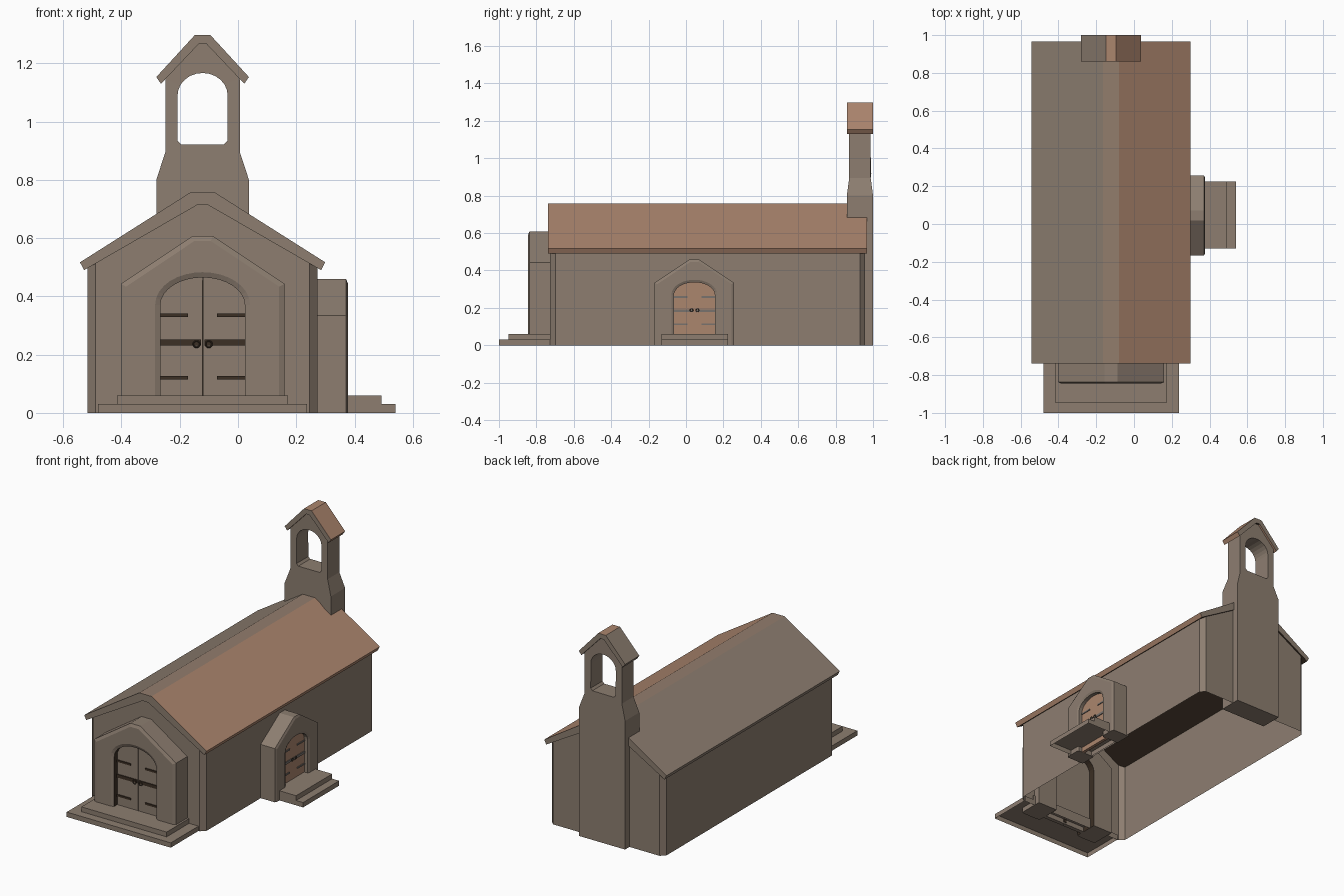
import bpy, bmesh, math
from mathutils import Matrix, Vector

if "Cube" in bpy.data.objects:
    bpy.data.objects.remove(bpy.data.objects["Cube"])

CX = -0.1215  # centre line of the chapel


def material(name, rgb):
    m = bpy.data.materials.new(name)
    m.diffuse_color = (*rgb, 1)
    m.use_nodes = True
    m.node_tree.nodes["Principled BSDF"].inputs["Base Color"].default_value = m.diffuse_color
    return m


STONE = material("stone", (0.266, 0.208, 0.163))
CLAY = material("clay_brown", (0.41, 0.236, 0.155))
RIDGE = material("ridge_brown", (0.29, 0.205, 0.152))
IRON = material("dark_iron", (0.045, 0.029, 0.018))
GREY = material("grey_metal", (0.19, 0.17, 0.155))


def place(x=0, y=0, z=0, turn=0, s=1):
    return Matrix.Translation((x, y, z)) @ Matrix.Rotation(turn, 4, 'Z') @ Matrix.Scale(s, 4)


def finish(name, bm, mats, M, rule=None, open_bottom=False):
    bmesh.ops.recalc_face_normals(bm, faces=bm.faces)
    bm.normal_update()
    if rule:
        for f in bm.faces:
            f.material_index = rule(f)
    if open_bottom:
        low = [f for f in bm.faces if all(abs(v.co.z) < 1e-5 for v in f.verts)]
        bmesh.ops.delete(bm, geom=low, context='FACES')
    me = bpy.data.meshes.new(name)
    bm.to_mesh(me)
    bm.free()
    me.transform(M)
    for m in mats:
        me.materials.append(m)
    ob = bpy.data.objects.new(name, me)
    bpy.context.collection.objects.link(ob)
    return ob


def prism(name, pts, y0, y1, mats, M, front=0, corner=0, rule=None, open_bottom=False, edit=None):
    """Extrude an x-z outline from y0 to y1, with optional chamfers."""
    bm = bmesh.new()
    f = bm.faces.new([bm.verts.new((x, y0, z)) for x, z in pts])
    ext = bmesh.ops.extrude_face_region(bm, geom=[f], use_keep_orig=True)
    for v in [g for g in ext["geom"] if isinstance(g, bmesh.types.BMVert)]:
        v.co.y = y1
    bmesh.ops.recalc_face_normals(bm, faces=bm.faces)
    edges, width = [], front or corner
    for e in bm.edges:
        a, b = e.verts[0].co, e.verts[1].co
        if front and abs(a.y - y0) + abs(b.y - y0) < 1e-5 and max(a.z, b.z) > 1e-4:
            edges.append(e)
        if corner and abs(a.x - b.x) + abs(a.y - b.y) < 1e-5:
            edges.append(e)
    if edges:
        bmesh.ops.bevel(bm, geom=edges, offset=width, offset_type='OFFSET', segments=1,
                        profile=0.5, affect='EDGES', clamp_overlap=False)
    if edit:
        for v in bm.verts:
            edit(v.co)
    return finish(name, bm, mats, M, rule, open_bottom)


def box(name, x0, x1, y0, y1, z0, z1, mat, M=Matrix()):
    return prism(name, [(x0, z0), (x1, z0), (x1, z1), (x0, z1)], y0, y1, [mat], M,
                 open_bottom=(z0 == 0))


def mirrored(half):
    """Right half of an outline, completed across x = 0."""
    return half + [(-x, z) for x, z in reversed(half) if x > 0]


def arch(w, spring, top, n=16, base=0.0):
    pts = [(w * math.cos(math.pi * i / n), spring + (top - spring) * math.sin(math.pi * i / n))
           for i in range(n + 1)]
    return [(w, base)] + pts + [(-w, base)]


# Main hall, with a dark ceiling
centre = place(CX)
prism("hall_walls", mirrored([(0.395, 0), (0.395, 0.50), (0.02, 0.72)]), -0.727, 0.957,
      [STONE, IRON], centre, corner=0.028, open_bottom=True,
      rule=lambda f: int(f.normal.z > 0.3))


# Roof colours: clay right slope and eave, brown ridge, dark underside, stone elsewhere
def roof_rule(ridge):
    def rule(f):
        n = f.normal
        if n.z > 0.95:
            return ridge
        if n.x > 0.1 and (n.z > 0.3 or n.x > 0.67):
            return 1
        return 3 if n.z < -0.75 else 0
    return rule


# Main roof
prism("main_roof", [(0.421, 0.517), (0.042, 0.757), (-0.042, 0.757), (-0.421, 0.517),
                    (-0.407, 0.49), (-0.02, 0.713), (0.02, 0.713), (0.407, 0.49)],
      -0.738, 0.967, [STONE, CLAY, RIDGE, IRON], centre, rule=roof_rule(2))


# Bell tower
def taper(co):
    if co.z > 0.85:
        co.y = 0.93 + (co.y - 0.93) * 0.82


tower = prism("bell_tower", mirrored([(0.159, 0), (0.159, 0.80), (0.128, 0.895),
                                      (0.128, 1.147), (0.01, 1.27)]),
              0.86, 1.0, [STONE], centre, edit=taper)

# Arched bell opening
opening = arch(0.086, 1.09, 1.167, 12, 0.935)
opening += [(-0.074, 0.922), (0.074, 0.922)]
cutter = prism("bell_opening_cutter", opening, 0.7, 1.2, [STONE], centre)
cutter.hide_render = True
cutter.display_type = 'WIRE'
cut = tower.modifiers.new("opening", 'BOOLEAN')
cut.operation, cut.object, cut.solver = 'DIFFERENCE', cutter, 'EXACT'

# Bell tower roof
prism("bell_roof", [(0.159, 1.153), (0.026, 1.298), (-0.026, 1.298), (-0.159, 1.153),
                    (-0.143, 1.13), (-0.012, 1.268), (0.012, 1.268), (0.143, 1.13)],
      0.86, 1.0, [STONE, CLAY, RIDGE, IRON], centre, rule=roof_rule(1))


# Shallow front chamfer on the porches
def flatten_chamfer(co):
    if -0.117 < co.y < -0.05:
        co.y = -0.110


# Porch with double door, facing -y before placing
def entrance(label, M, wood, strap, jamb, spring, top, straps, ring_z):
    W = 0.145
    outer = [(0.281, 0), (0.281, 0.443), (0.034, 0.608), (-0.034, 0.608), (-0.281, 0.443), (-0.281, 0)]
    inner = list(reversed(arch(W, spring, top)))

    def jamb_rule(f):  # inside faces of the doorway
        c = f.calc_center_median()
        return int(abs(f.normal.y) < 0.1 and abs(c.x) < W + 0.005 and 0.001 < c.z < top + 0.002)

    prism(label + "_porch", outer + inner, -0.118, 0.04, [STONE, jamb], M, front=0.018,
          rule=jamb_rule, edit=flatten_chamfer)
    for sign, side in ((-1, "left"), (1, "right")):
        leaf = [(sign * max(abs(x), 0.0008), z) for x, z in arch(W + 0.002, spring, top + 0.002)
                if x * sign > -1e-6]
        leaf.sort(key=lambda p: math.atan2(p[1], abs(p[0])))
        prism(f"{label}_door_{side}", leaf + [(sign * 0.0008, 0)], -0.08, -0.055, [wood], M)
        # Hinge straps, the middle one running the full width
        for k, z in enumerate(straps):
            h, start = (0.010, 0.006) if k == 1 else (0.006, 0.05)
            xs = sorted((sign * start, sign * W))
            box(f"{label}_strap_{side}_{k + 1}", xs[0], xs[1], -0.086, -0.078, z - h, z + h, strap, M)
        # Ring handle
        bpy.ops.mesh.primitive_torus_add(major_radius=0.011, minor_radius=0.0025,
                                         major_segments=16, minor_segments=6)
        ring = bpy.context.object
        ring.name = f"{label}_ring_{side}"
        ring.data.transform(M @ Matrix.Translation((sign * 0.021, -0.089, ring_z))
                            @ Matrix.Rotation(math.pi / 2, 4, 'X'))
        ring.data.materials.append(IRON)
    # Backing behind the seam between the leaves
    box(label + "_door_seam", -0.01, 0.01, -0.06, -0.052, 0.01, top - 0.01, IRON, M)


entrance("front", place(CX, -0.727), STONE, IRON, IRON, 0.370, 0.465, (0.335, 0.242, 0.12), 0.236)
entrance("side", place(0.288, 0.045, 0, math.pi / 2, 0.755), CLAY, GREY, STONE,
         0.355, 0.446, (0.342, 0.245, 0.15), 0.248)

# Steps
box("front_step_lower", -0.48, 0.237, -1.0, -0.72, 0, 0.03, STONE)
box("front_step_upper", -0.415, 0.172, -0.948, -0.72, 0.03, 0.06, STONE)
box("side_step_lower", 0.265, 0.54, -0.131, 0.224, 0, 0.03, STONE)
box("side_step_upper", 0.265, 0.492, -0.131, 0.224, 0.03, 0.06, STONE)
